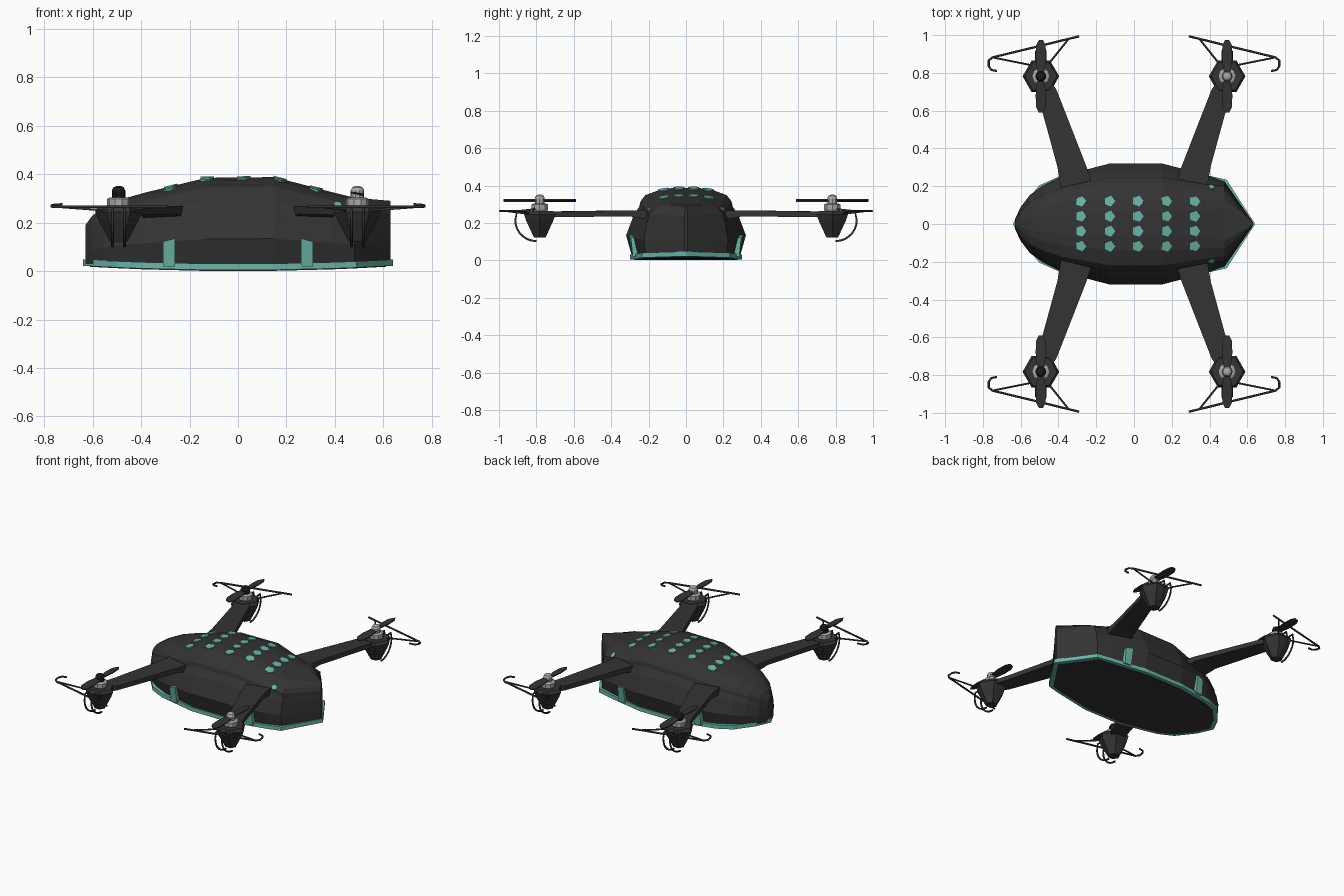
import bpy, bmesh, math
from mathutils import Vector, Matrix
from mathutils.bvhtree import BVHTree

old = bpy.data.objects.get("Cube")
if old:
    bpy.data.objects.remove(old, do_unlink=True)


def material(name, rgb):
    m = bpy.data.materials.new(name)
    m.use_nodes = True
    m.diffuse_color = (*rgb, 1)
    m.node_tree.nodes["Principled BSDF"].inputs["Base Color"].default_value = (*rgb, 1)
    return m


DARK = material("charcoal plastic", (0.034, 0.034, 0.034))
TEAL = material("teal trim", (0.15, 0.46, 0.39))
SILVER = material("silver metal", (0.4, 0.4, 0.4))
BLACK = material("black cap", (0.012, 0.012, 0.012))


def finish(name, bm, mat):
    bmesh.ops.remove_doubles(bm, verts=bm.verts, dist=0.0005)
    bmesh.ops.recalc_face_normals(bm, faces=bm.faces)
    mesh = bpy.data.meshes.new(name)
    bm.to_mesh(mesh)
    bm.free()
    mesh.materials.append(mat)
    ob = bpy.data.objects.new(name, mesh)
    bpy.context.collection.objects.link(ob)
    return ob


def loft(name, rings, mat):
    """Skin a list of equal closed rings and cap both ends."""
    bm = bmesh.new()
    rows = [[bm.verts.new(p) for p in ring] for ring in rings]
    n = len(rows[0])
    for a, b in zip(rows, rows[1:]):
        for i in range(n):
            j = (i + 1) % n
            bm.faces.new((a[i], a[j], b[j], b[i]))
    bm.faces.new(rows[0])
    bm.faces.new(rows[-1])
    return finish(name, bm, mat)


def turned(name, centre, profile, sides, mat, spin=0.0):
    """Stack of regular polygons given as (radius, z)."""
    step = 2 * math.pi / sides
    rings = [[(centre[0] + r * math.cos(i * step + spin),
               centre[1] + r * math.sin(i * step + spin), z)
              for i in range(sides)] for r, z in profile]
    return loft(name, rings, mat)


def tube(name, points, radius, mat):
    curve = bpy.data.curves.new(name, "CURVE")
    curve.dimensions = "3D"
    curve.bevel_depth = radius
    curve.bevel_resolution = 1
    curve.use_fill_caps = True
    spline = curve.splines.new("POLY")
    spline.points.add(len(points) - 1)
    for p, co in zip(spline.points, points):
        p.co = (*co, 1)
    curve.materials.append(mat)
    ob = bpy.data.objects.new(name, curve)
    bpy.context.collection.objects.link(ob)
    return ob


# Body shell: stations of x, half width, roof height, side steepness
stations = [(-0.63, 0.025, 0.19, 0), (-0.6, 0.09, 0.23, 0), (-0.55, 0.155, 0.265, 0),
            (-0.48, 0.205, 0.297, 0), (-0.38, 0.255, 0.325, 0), (-0.13, 0.32, 0.385, 0),
            (0.15, 0.32, 0.388, 0), (0.38, 0.26, 0.328, 0.2), (0.48, 0.225, 0.303, 0.6),
            (0.63, 0.008, 0.29, 0.9)]
# Half section: fraction of width, fraction of height
section = [(0.91, 0), (1, 0.29), (0.87, 0.6), (0.78, 0.72), (0.76, 0.8),
           (0.68, 0.89), (0.44, 0.97), (0.2, 1)]
FLOOR = 0.03


def body_ring(x, w, top, steep):
    half = [(w * (f + (1 - f) * steep * (0.9 if h < 0.85 else 0.4)),
             FLOOR + h * (top - FLOOR)) for f, h in section]
    return [(x, y, z) for y, z in half] + [(x, -y, z) for y, z in reversed(half)]


body = loft("body_shell", [body_ring(*s) for s in stations], DARK)

# Base rim and underside plate, bowed slightly downward in the middle
outline = [(-0.64, 0.002), (-0.59, 0.1), (-0.5, 0.205), (-0.4, 0.25), (-0.14, 0.3),
           (0.14, 0.3), (0.4, 0.255), (0.49, 0.235), (0.64, 0.002)]


def slab(name, sx, sy, low, high, mat):
    rings = []
    for x, w in outline:
        bow = 0.018 * (x / 0.64) ** 2
        x, w = x * sx, w * sy
        rings.append([(x, -w, low + bow), (x, w, low + bow),
                      (x, w, high + bow), (x, -w, high + bow)])
    return loft(name, rings, mat)


slab("base_rim", 1, 1, 0.004, 0.03, TEAL)
slab("underside_plate", 0.955, 0.92, 0.0, 0.02, DARK)

# Pentagon vents laid on the roof, plus two small lamps
tree = BVHTree.FromPolygons([v.co for v in body.data.vertices],
                            [p.vertices for p in body.data.polygons])


def plate(name, x, y, radius, sides):
    hit, normal, _, _ = tree.ray_cast(Vector((x, y, 1)), Vector((0, 0, -1)))
    ob = turned(name, (0, 0), [(radius, -0.004), (radius, 0.005)], sides, TEAL)
    turn = Vector((0, 0, 1)).rotation_difference(normal).to_matrix().to_4x4()
    ob.data.transform(Matrix.Translation(hit) @ turn)


for col in range(5):
    for row in range(4):
        plate("roof_vent", -0.28 + 0.15 * col, -0.117 + 0.079 * row, 0.031, 5)
for sy in (-1, 1):
    plate("roof_lamp", 0.41, 0.195 * sy, 0.016, 8)

# Side brackets rising from the rim
for sx in (-1, 1):
    for sy in (-1, 1):
        loft("side_bracket", [[(sx * x, sy * 0.24, 0.02), (sx * x, sy * 0.285, 0.02),
                               (sx * x, sy * (0.307 + d), top), (sx * x, sy * 0.24, top)]
                              for x, top, d in ((0.26, 0.135, 0), (0.31, 0.122, -0.012))],
             TEAL)

# Four arms with motor pod, propeller, guard and landing loops
CX, CY = 0.493, 0.782
for sx in (-1, 1):
    for sy in (-1, 1):
        def at(x, y, z):
            return (sx * x, sy * y, z)

        centre = (sx * CX, sy * CY)
        loft("arm", [[at(a, y1, top), at(b, y2, top), at(b, y2, low), at(a, y1, low)]
                     for a, y1, b, y2, low, top in ((0.21, 0.18, 0.385, 0.18, 0.215, 0.268),
                                                    (0.25, 0.3, 0.405, 0.3, 0.235, 0.268),
                                                    (0.41, 0.71, 0.495, 0.63, 0.232, 0.262),
                                                    (0.45, 0.77, 0.53, 0.74, 0.232, 0.262))],
             DARK)
        turned("motor_pod", centre, [(0.085, 0.265), (0.097, 0.245), (0.085, 0.215),
                                     (0.036, 0.122)], 6, DARK)
        turned("motor_base", centre, [(0.04, 0.262), (0.047, 0.272), (0.047, 0.298),
                                      (0.036, 0.304)], 10, SILVER)
        turned("motor_cap", centre, [(0.028, 0.3), (0.028, 0.332), (0.022, 0.345),
                                     (0.01, 0.351)], 10, SILVER if sx > 0 else BLACK)

        # Propeller blades with a slight twist
        for end in (-1, 1):
            rings = []
            for d, w in ((0.0, 0.014), (0.05, 0.022), (0.1, 0.028), (0.165, 0.025), (0.193, 0.01)):
                x, y = centre[0], centre[1] + end * d
                tilt = 0.004 * end
                rings.append([(x - w, y, 0.317 - tilt), (x + w, y, 0.317 + tilt),
                              (x + w, y, 0.323 + tilt), (x - w, y, 0.323 - tilt)])
            loft("propeller_blade", rings, DARK)

        # Curved blade guard and its two struts
        tube("guard_bar", [at(0.29, 0.994, 0.265), at(0.53, 0.935, 0.265), at(0.75, 0.882, 0.265),
                           at(0.769, 0.865, 0.267), at(0.769, 0.835, 0.27),
                           at(0.755, 0.815, 0.273), at(0.725, 0.81, 0.275)], 0.006, DARK)
        tube("guard_strut_outer", [at(0.54, 0.84, 0.25), at(0.74, 0.88, 0.265)], 0.005, DARK)
        tube("guard_strut_inner", [at(0.45, 0.85, 0.25), at(0.35, 0.975, 0.265)], 0.005, DARK)

        # Landing loops curling below the pod
        for dx in (-0.025, 0.025):
            arc = [at(CX + dx, 0.8 + 0.113 * math.sin(t), 0.215 - 0.112 * math.cos(t))
                   for t in (k * math.pi / 14 for k in range(8))]
            tube("landing_loop", arc + [at(CX + dx, 0.905, 0.255), at(CX + dx, 0.84, 0.25)],
                 0.006, DARK)
